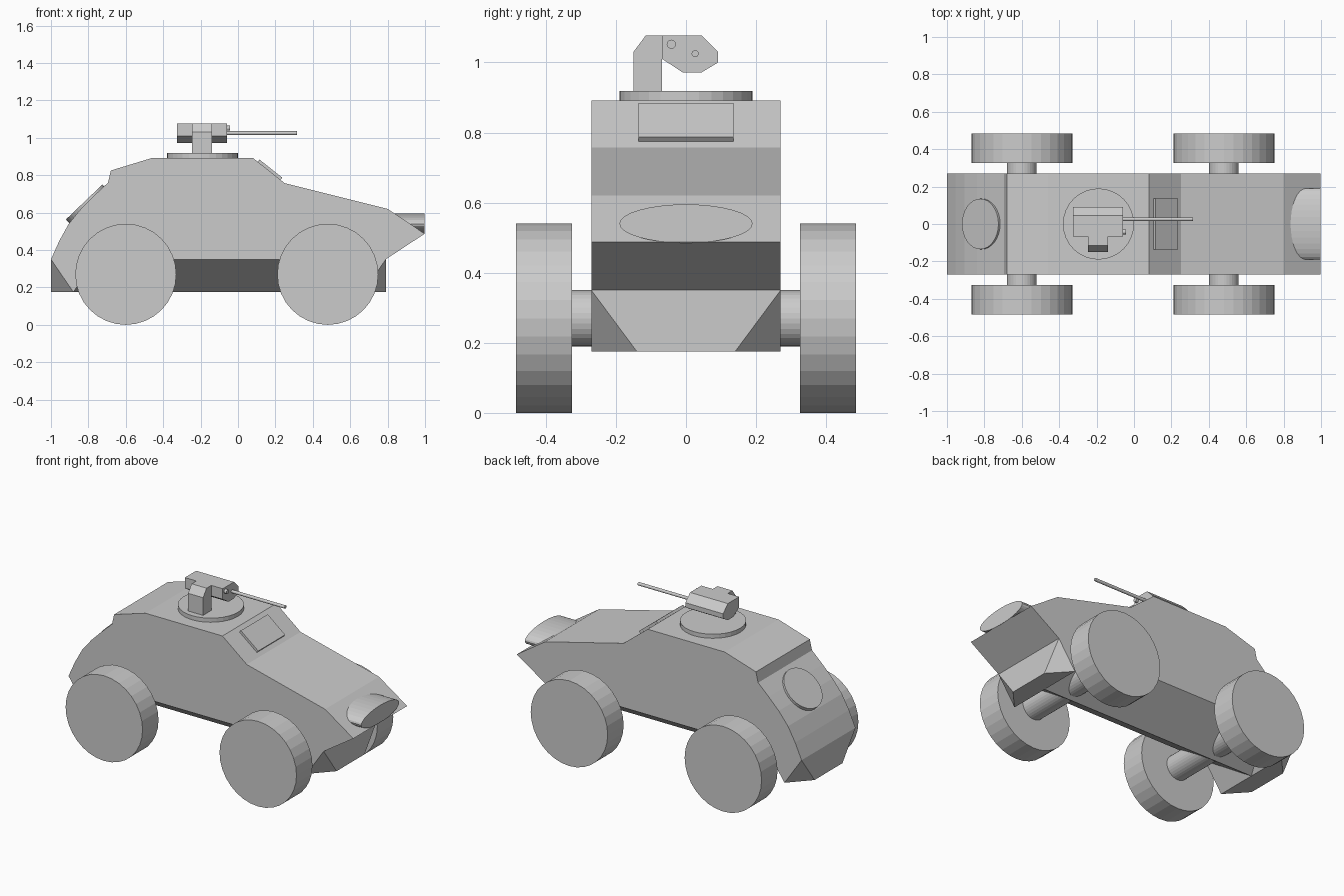
import bpy, bmesh, math
from mathutils import Vector, Matrix

if "Cube" in bpy.data.objects:
    bpy.data.objects.remove(bpy.data.objects["Cube"])


def finish(name, bm):
    bmesh.ops.recalc_face_normals(bm, faces=bm.faces[:])
    me = bpy.data.meshes.new(name)
    bm.to_mesh(me)
    bm.free()
    ob = bpy.data.objects.new(name, me)
    bpy.context.collection.objects.link(ob)
    return ob


def prism(name, profile, place, a, b):
    """Extrude a 2D profile between depths a and b; place(u, v, d) gives the 3D point."""
    bm = bmesh.new()
    ends = [[bm.verts.new(place(u, v, d)) for u, v in profile] for d in (a, b)]
    for ring in ends:
        bm.faces.new(ring)
    n = len(profile)
    for i in range(n):
        j = (i + 1) % n
        bm.faces.new((ends[0][i], ends[0][j], ends[1][j], ends[1][i]))
    return finish(name, bm)


def side(u, v, d):      # profile in xz, extruded along y
    return (u, d, v)


def cross(u, v, d):     # profile in yz, extruded along x
    return (d, u, v)


def cylinder(name, center, axis, radius, depth, segments=32, scale=(1, 1, 1)):
    bm = bmesh.new()
    rot = Vector((0, 0, 1)).rotation_difference(Vector(axis)).to_matrix().to_4x4()
    m = Matrix.Translation(center) @ Matrix.Diagonal((*scale, 1)) @ rot
    bmesh.ops.create_cone(bm, cap_ends=True, segments=segments, radius1=radius,
                          radius2=radius, depth=depth, matrix=m)
    return finish(name, bm)


W = 0.27

# Armoured upper hull
prism("hull", [(-1, .35), (-.955, .45), (-.905, .54), (-.84, .62), (-.77, .69), (-.695, .76),
               (-.68, .825), (-.46, .892), (.08, .892), (.25, .757), (.80, .62),
               (.998, .487), (.79, .35)], side, -W, W)

# V-shaped belly
prism("belly", [(-W, .35), (0, .175), (W, .35)], cross, -.99, .78)


# Lower end blocks with cut corners
def end_block(name, x_out, x_low, x_in):
    bm = bmesh.new()
    for s in (-1, 1):
        for p in ((x_out, W, .35), (x_out, .14, .175), (x_low, W, .175), (x_in, W, .35)):
            bm.verts.new((p[0], s * p[1], p[2]))
    bmesh.ops.convex_hull(bm, input=bm.verts[:])
    bmesh.ops.dissolve_limit(bm, angle_limit=.01, verts=bm.verts[:], edges=bm.edges[:])
    finish(name, bm)


end_block("front_lower_block", .79, .67, .56)
end_block("rear_lower_block", -1, -.88, -.76)

# Oval nose housing
cylinder("nose_housing", (.89, 0, .54), (1, 0, 0), 1, .215, 32, (1, .19, .055))

# Windscreen plate lying on the front slope
d = Vector((.17, 0, -.135)).normalized()
n = Vector((-d.z, 0, d.x))
mid = Vector((.168, 0, .826))
corners = [mid + d * a + n * b for a, b in ((-.078, -.02), (.078, -.02), (.078, .012), (-.078, .012))]
prism("windscreen_plate", [(c.x, c.z) for c in corners], side, -.135, .135)

# Round rear hatch
cylinder("rear_hatch", (-.812, 0, .646), (-.69, 0, .72), .135, .03)

# Wheels and axles
for label, x in (("rear", -.60), ("front", .48)):
    cylinder(label + "_axle", (x, 0, .27), (0, 1, 0), .08, .7)
    for hand, s in (("right", -1), ("left", 1)):
        cylinder(f"{label}_{hand}_wheel", (x, s * .405, .27), (0, 1, 0), .27, .16)

# Turret ring, gun arm, gun body and barrels
cylinder("turret_ring", (-.19, 0, .9), (0, 0, 1), .19, .036)
prism("gun_arm", [(-.15, .915), (-.15, 1.03), (-.115, 1.077), (-.068, 1.077), (-.068, .915)],
      cross, -.245, -.14)
prism("gun_body", [(-.068, 1.077), (.045, 1.077), (.092, 1.03), (.092, 1.0), (.045, .972),
                   (-.01, .972), (-.068, 1.01)], cross, -.325, -.06)
cylinder("gun_barrel", (.1, .026, 1.025), (1, 0, 0), .01, .43, 16)
cylinder("gun_sight", (-.07, -.042, 1.052), (1, 0, 0), .013, .055, 16)
